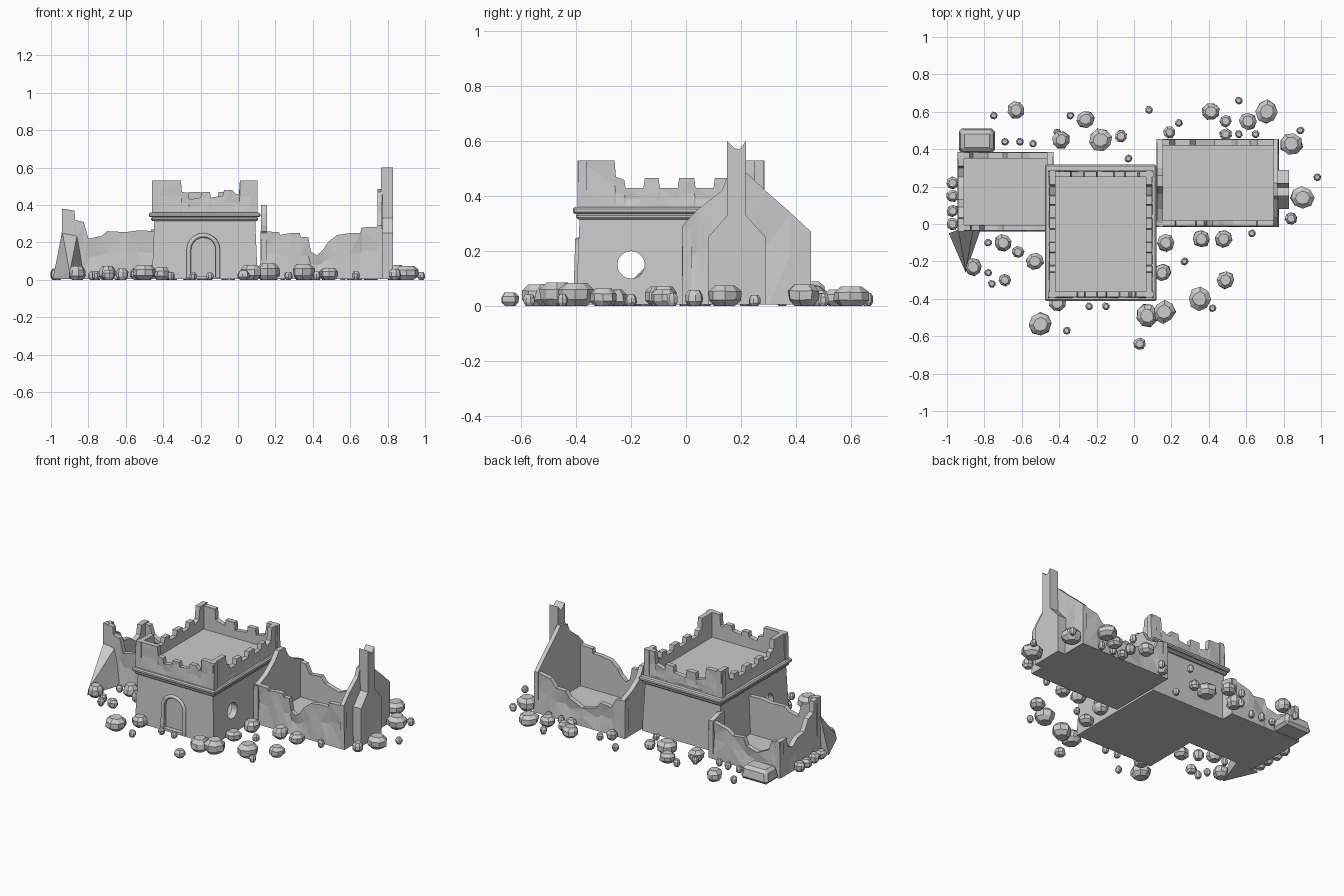
import bpy, bmesh, math, random
from mathutils import Matrix, Vector

if "Cube" in bpy.data.objects:
    bpy.data.objects.remove(bpy.data.objects["Cube"])

random.seed(4)


def finish(name, bm, smooth=False):
    bmesh.ops.recalc_face_normals(bm, faces=bm.faces)
    me = bpy.data.meshes.new(name)
    bm.to_mesh(me)
    bm.free()
    ob = bpy.data.objects.new(name, me)
    bpy.context.collection.objects.link(ob)
    if smooth:
        for p in me.polygons:
            p.use_smooth = True
    return ob


def box(name, x0, x1, y0, y1, z0, z1, taper=0.0, bevel=0.0):
    bm = bmesh.new()
    bmesh.ops.create_cube(bm, size=1)
    for v in bm.verts:
        t = taper if v.co.z > 0 else 0
        v.co = Vector(((x0 + t if v.co.x < 0 else x1 - t),
                       (y0 + t if v.co.y < 0 else y1 - t),
                       (z0 if v.co.z < 0 else z1)))
    if bevel:
        bmesh.ops.bevel(bm, geom=bm.edges[:], offset=bevel, segments=1, affect='EDGES')
    return finish(name, bm)


def prism(name, pts, to3d, depth):
    """Extrude a 2D outline along the vector depth."""
    bm = bmesh.new()
    f = bm.faces.new([bm.verts.new(to3d(*p)) for p in pts])
    ext = bmesh.ops.extrude_face_region(bm, geom=[f])
    bmesh.ops.translate(bm, vec=depth, verts=[g for g in ext['geom'] if isinstance(g, bmesh.types.BMVert)])
    return finish(name, bm)


def wall(name, axis, pos, inward, pts, base=0.005, thick=0.035, wear=0.016):
    """Broken wall: pts are (distance along axis, top height); outer face is worn inward."""
    bm = bmesh.new()
    phase = random.random() * 6
    cols = []
    for s, z in pts:
        dent = wear * (0.5 + 0.5 * math.sin(s * 23 + phase))
        mid = base + (z - base) * 0.55
        section = [(0, base), (dent, mid), (0.004, z), (thick, z), (thick, base)]
        cols.append([bm.verts.new((s, pos + inward * d, h) if axis == 'x' else (pos + inward * d, s, h))
                     for d, h in section])
    for a, b in zip(cols, cols[1:]):
        for i in range(5):
            j = (i + 1) % 5
            bm.faces.new((a[i], a[j], b[j], b[i]))
    bm.faces.new(cols[0])
    bm.faces.new(cols[-1])
    bmesh.ops.triangulate(bm, faces=bm.faces[:])
    return finish(name, bm)


def cut(ob, cutter):
    m = ob.modifiers.new("cut", 'BOOLEAN')
    m.operation, m.solver, m.object = 'DIFFERENCE', 'EXACT', cutter
    bpy.context.view_layer.objects.active = ob
    bpy.ops.object.modifier_apply(modifier=m.name)
    bpy.data.objects.remove(cutter)


def arch(cx, half, spring, base, n=10):
    return [(cx - half, base)] + [(cx - half * math.cos(math.pi * i / n), spring + half * math.sin(math.pi * i / n))
                                  for i in range(n + 1)] + [(cx + half, base)]


# Keep: hollow tapered body with round windows and recessed arched doorway
keep = box("keep_body", -0.46, 0.105, -0.40, 0.30, 0.005, 0.37, taper=0.015)
cut(keep, box("cut_room", -0.415, 0.06, -0.355, 0.255, 0.02, 0.345))
bm = bmesh.new()
bmesh.ops.create_cone(bm, cap_ends=True, segments=20, radius1=0.05, radius2=0.05, depth=1.2,
                      matrix=Matrix.Translation((-0.17, -0.2, 0.15)) @ Matrix.Rotation(math.pi / 2, 4, 'Y'))
cut(keep, finish("cut_windows", bm))
cut(keep, prism("cut_door", arch(-0.185, 0.07, 0.16, 0.02), lambda x, z: (x, -0.45, z), Vector((0, 0.078, 0))))

# Door surround: rounded moulding along the arch
cu = bpy.data.curves.new("door_surround", 'CURVE')
cu.dimensions = '3D'
cu.bevel_depth, cu.bevel_resolution = 0.012, 1
sp = cu.splines.new('POLY')
path = arch(-0.185, 0.078, 0.16, 0.01)
sp.points.add(len(path) - 1)
for p, (x, z) in zip(sp.points, path):
    p.co = (x, -0.40 + z * 0.03, z, 1)
bpy.context.collection.objects.link(bpy.data.objects.new("door_surround", cu))

# Cornice: two stacked beams on every side of the keep
for i, (o, z0, z1) in enumerate(((0.012, 0.335, 0.36), (0.0, 0.315, 0.337))):
    xa, xb, ya, yb = -0.465 - o, 0.107 + o, -0.40 - o, 0.305 + o
    for side, b in {"front": (xa, xb, ya, ya + 0.04), "back": (xa, xb, yb - 0.04, yb),
                    "left": (xa, xa + 0.04, ya, yb), "right": (xb - 0.04, xb, ya, yb)}.items():
        box(f"cornice_{side}_{i}", *b, z0, z1, bevel=0.007)

# Crumbling parapet with taller corners
front = [(-0.46, .53), (-.305, .53), (-.30, .47), (-.265, .465), (-.26, .43), (-.20, .44), (-.195, .47),
         (-.15, .47), (-.145, .44), (-.08, .45), (-.075, .48), (-.03, .48), (-.01, .455), (.005, .46), (.01, .53), (.105, .53)]
back = [(-.46, .52), (-.34, .52), (-.335, .45), (-.27, .43), (-.265, .47), (-.20, .47), (-.195, .42),
        (-.11, .43), (-.105, .47), (-.05, .47), (-.045, .43), (.02, .45), (.03, .53), (.105, .53)]
side = [(-.395, .53), (-.26, .53), (-.255, .47), (-.225, .46), (-.22, .43), (-.155, .43), (-.15, .465), (-.10, .465),
        (-.095, .43), (-.03, .43), (-.025, .465), (.03, .465), (.035, .43), (.10, .43), (.105, .465), (.15, .465),
        (.155, .43), (.20, .45), (.21, .53), (.285, .53)]
wall("parapet_front", 'x', -0.395, 1, front, 0.34, 0.035, 0.008)
wall("parapet_back", 'x', 0.285, -1, back, 0.34, 0.035, 0.008)
wall("parapet_left", 'y', -0.455, 1, side, 0.34, 0.035, 0.008)
wall("parapet_right", 'y', 0.10, -1, side, 0.34, 0.035, 0.008)

# Left ruin walls
wall("left_ruin_front", 'x', -0.04, 1, [(-.94, .38), (-.875, .37), (-.87, .32), (-.825, .31), (-.80, .22), (-.73, .235),
                                         (-.70, .26), (-.60, .255), (-.53, .265), (-.44, .26)])
wall("left_ruin_side", 'y', -0.945, 1, [(-.04, .38), (.03, .37), (.035, .30), (.09, .28), (.13, .21), (.20, .20),
                                         (.25, .16), (.30, .18), (.31, .24), (.385, .24)])
wall("left_ruin_back", 'x', 0.385, -1, [(-.945, .24), (-.88, .23), (-.86, .17), (-.78, .13), (-.70, .15), (-.68, .20),
                                        (-.60, .19), (-.56, .22), (-.43, .25)])
wall("left_ruin_end", 'y', -0.43, -1, [(.27, .27), (.32, .27), (.385, .25)])

# Right ruin walls with two broken gables
wall("right_ruin_front", 'x', -0.015, 1, [(.12, .26), (.22, .255), (.225, .24), (.28, .25), (.33, .25), (.335, .23),
                                          (.375, .23), (.39, .15), (.42, .13), (.455, .16), (.48, .20), (.53, .24),
                                          (.60, .25), (.655, .25), (.66, .28), (.77, .285)])
wall("right_ruin_back", 'x', 0.455, -1, [(.12, .25), (.19, .24), (.22, .18), (.30, .19), (.33, .15), (.43, .12),
                                         (.52, .16), (.55, .20), (.62, .20), (.66, .25), (.77, .27)])
wall("right_ruin_inner_gable", 'y', 0.12, 1, [(-.015, .25), (.08, .29), (.16, .35), (.20, .40), (.26, .40), (.30, .33),
                                              (.36, .29), (.455, .25)])
wall("right_ruin_outer_gable", 'y', 0.775, -1, [(-.015, .29), (.04, .35), (.13, .42), (.15, .47), (.22, .485),
                                                (.30, .41), (.38, .34), (.455, .27)], thick=0.03)

# Chimney stack on the outer gable
prism("chimney", [(.08, .005), (.29, .005), (.29, .25), (.218, .33), (.218, .60), (.195, .57), (.175, .575), (.15, .60),
                  (.15, .33), (.08, .25)], lambda y, z: (0.765, y, z), Vector((0.063, 0, 0)))

# Floors of the two ruins
box("left_floor", -0.93, -0.44, -0.03, 0.37, 0.005, 0.018)
box("right_floor", 0.13, 0.76, 0.0, 0.44, 0.005, 0.018)

# Sloping buttress at the left front corner, fallen slab at the left back
bm = bmesh.new()
for co in ((-.99, -.05, .005), (-.82, -.03, .005), (-.90, -.26, .005), (-.94, -.03, .26), (-.86, -.03, .24),
           (-.90, -.25, .04)):
    bm.verts.new(co)
bmesh.ops.convex_hull(bm, input=bm.verts)
finish("corner_buttress", bm)
box("fallen_slab", -0.94, -0.74, 0.375, 0.515, 0.005, 0.09, taper=0.015, bevel=0.018)

# Scattered rubble, grouped by radius
rubble = {
    0.065: [(-.18, .45), (.71, .60), (.84, .43), (.90, .14), (.35, -.40), (.07, -.49), (-.50, -.535), (.16, -.47)],
    0.05: [(-.63, .61), (-.26, .56), (.41, .60), (.61, .55), (.17, -.10), (.36, -.08), (.48, -.08), (.15, -.26),
           (.49, -.30), (-.86, -.23), (-.70, -.10), (-.53, -.20), (-.39, .45), (-.41, -.42)],
    0.035: [(-.07, .47), (.19, .49), (.49, .55), (.49, .48), (.03, -.64), (-.62, -.15), (-.69, -.30), (.84, .03),
            (-.97, .0), (-.97, .07), (-.97, .15), (-.97, .22)],
    0.022: [(-.75, .58), (-.34, .58), (.08, .61), (-.03, .35), (.24, .54), (.56, .66), (.56, .48), (.65, .48),
            (.98, .25), (.89, .50), (.27, -.20), (.63, -.05), (.42, -.45), (-.36, -.57), (-.24, -.44), (-.15, -.44),
            (-.78, -.10), (-.78, -.26), (-.76, -.32), (-.69, .44), (-.61, .44), (-.54, .43), (-.41, .49)],
}
for r, places in rubble.items():
    for x, y in places:
        bm = bmesh.new()
        bmesh.ops.create_uvsphere(bm, u_segments=8, v_segments=5, radius=1)
        h = (0.012 + r * 0.45) * random.uniform(0.85, 1.1)
        for v in bm.verts:
            v.co *= random.uniform(0.92, 1.08)
            v.co.z = max(-0.75, min(0.75, v.co.z)) / 0.75
        bmesh.ops.transform(bm, verts=bm.verts, matrix=Matrix.Translation((x, y, h)) @
                            Matrix.Rotation(random.random() * 6, 4, 'Z') @ Matrix.Diagonal((r, r * 0.95, h, 1)))
        finish("rubble_stone", bm)
